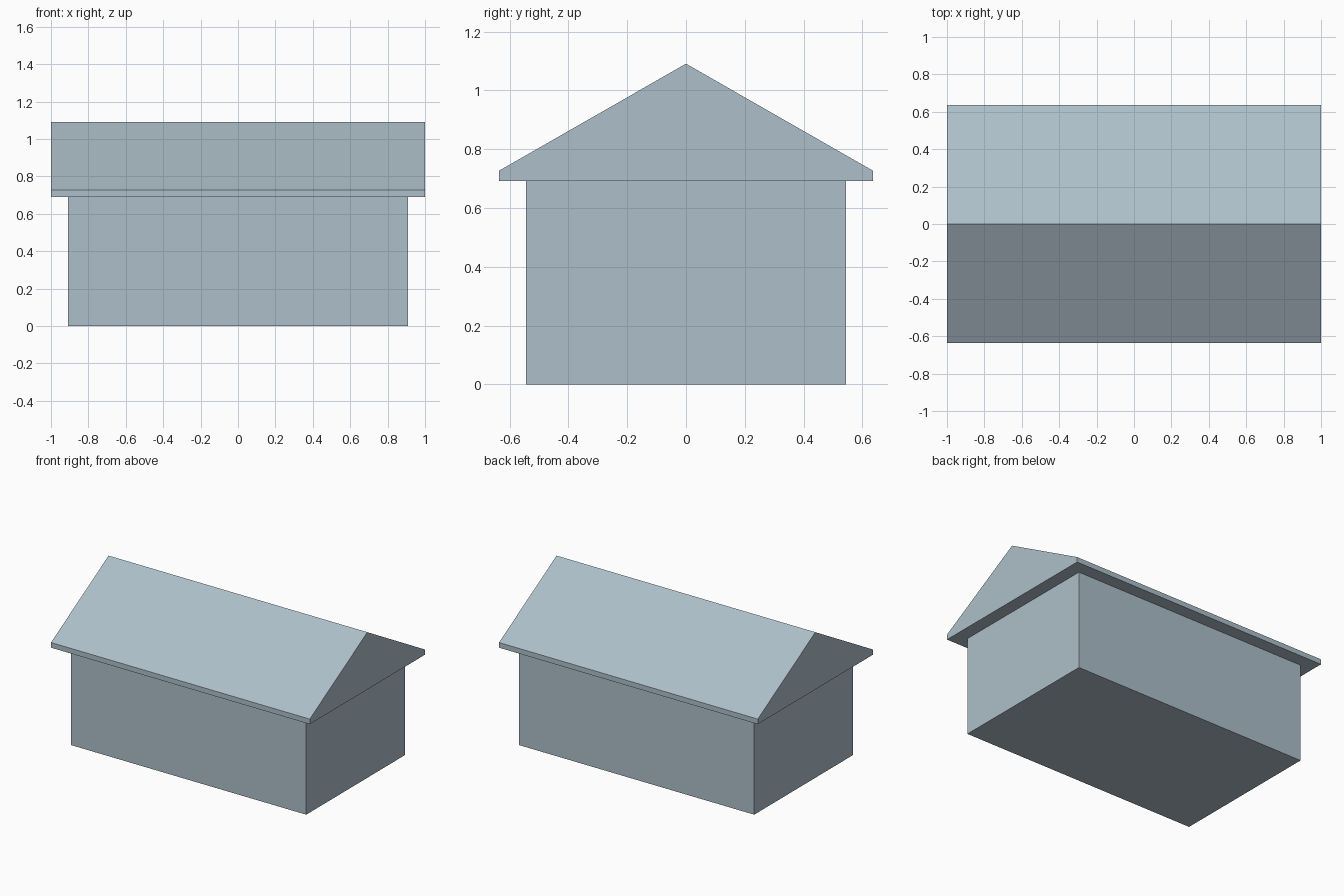
import bpy

if "Cube" in bpy.data.objects:
    bpy.data.objects.remove(bpy.data.objects["Cube"])

mat = bpy.data.materials.new("pale blue grey")
mat.diffuse_color = (0.42, 0.52, 0.585, 1.0)
mat.use_nodes = True
mat.node_tree.nodes["Principled BSDF"].inputs["Base Color"].default_value = mat.diffuse_color


def extrude_profile(name, profile, half_length):
    """Closed prism: a (y, z) profile, counter-clockwise seen from +x, swept along x."""
    n = len(profile)
    verts = [(x, y, z) for x in (-half_length, half_length) for y, z in profile]
    faces = [tuple(reversed(range(n))), tuple(range(n, 2 * n))]
    faces += [(i, (i + 1) % n, n + (i + 1) % n, n + i) for i in range(n)]
    mesh = bpy.data.meshes.new(name)
    mesh.from_pydata(verts, [], faces)
    mesh.materials.append(mat)
    obj = bpy.data.objects.new(name, mesh)
    bpy.context.collection.objects.link(obj)
    return obj


EAVE = 0.691

# House body
extrude_profile("house_body",
                [(-0.545, 0), (0.545, 0), (0.545, EAVE), (-0.545, EAVE)], 0.909)

# Gable roof with short vertical eaves
extrude_profile("gable_roof",
                [(-0.636, EAVE), (0.636, EAVE), (0.636, 0.727),
                 (0, 1.091), (-0.636, 0.727)], 1.0)
